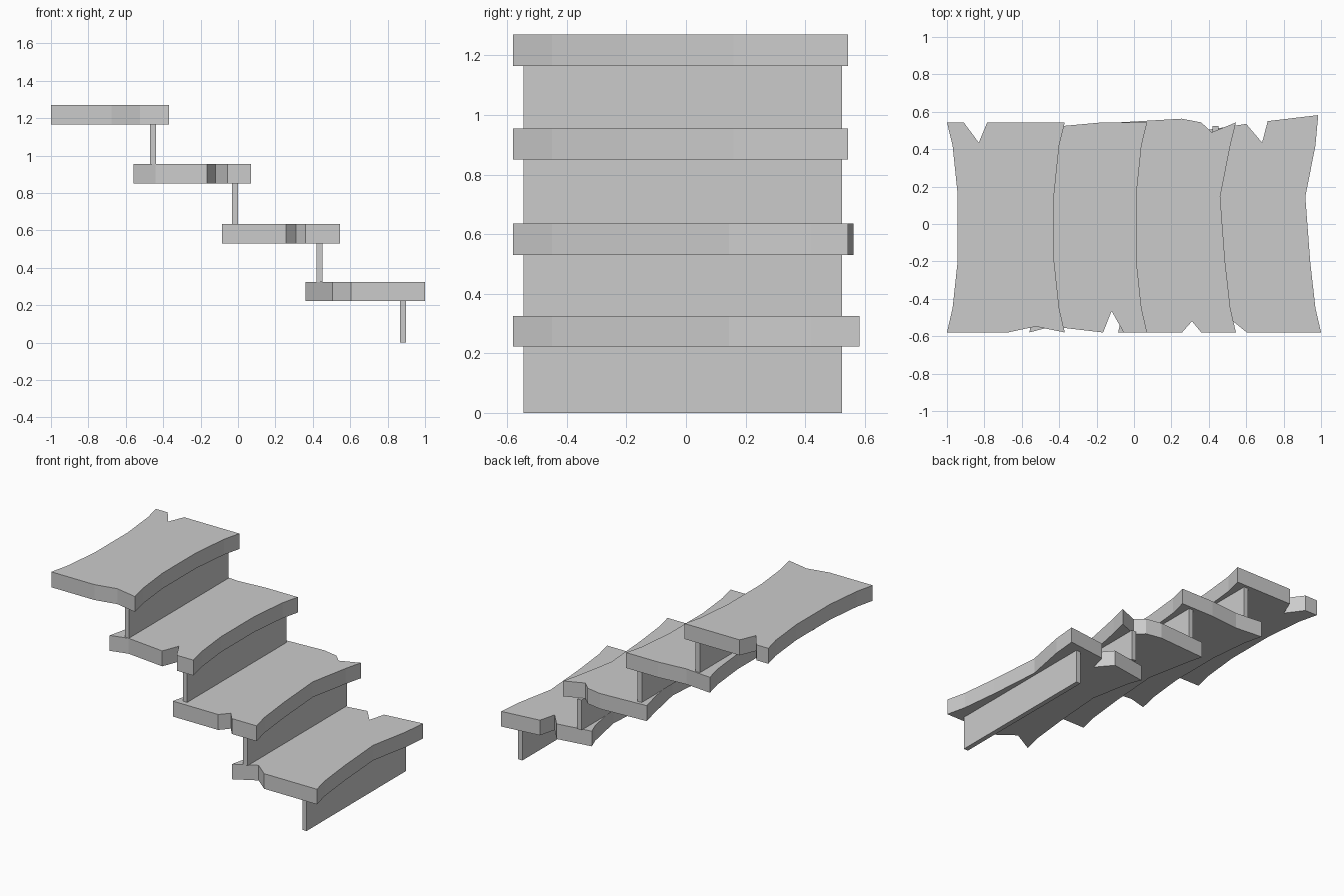
import bpy, bmesh

if "Cube" in bpy.data.objects:
    bpy.data.objects.remove(bpy.data.objects["Cube"])

Y0, Y1 = -0.58, 0.543      # normal ends of a tread
# bowed long edge: (inward offset, y), front to back
BOW = [(0.03, -0.45), (0.057, -0.2), (0.057, 0.16), (0.03, 0.42)]
SKEW = [(0.03, -0.45), (0.058, -0.2), (0.084, 0.145), (0.03, 0.42)]


def prism(name, outline, z0, z1):
    """Extrude a flat outline between two heights."""
    bm = bmesh.new()
    face = bm.faces.new([bm.verts.new((x, y, z0)) for x, y in outline])
    top = bmesh.ops.extrude_face_region(bm, geom=[face])
    verts = [v for v in top["geom"] if isinstance(v, bmesh.types.BMVert)]
    bmesh.ops.translate(bm, verts=verts, vec=(0, 0, z1 - z0))
    bmesh.ops.recalc_face_normals(bm, faces=bm.faces)
    mesh = bpy.data.meshes.new(name)
    bm.to_mesh(mesh)
    bm.free()
    ob = bpy.data.objects.new(name, mesh)
    bpy.context.collection.objects.link(ob)
    return ob


def tread(name, front, back, z0, z1, bow):
    """front and back are chipped end profiles, both listed by rising x."""
    left = [(front[0][0] + d, y) for d, y in reversed(bow)]
    right = [(front[-1][0] - d, y) for d, y in bow]
    return prism(name, front + right + back[::-1] + left, z0, z1)


# chipped wooden treads, lowest to highest
tread("tread_1",
      [(0.36, Y0), (0.505, -0.50), (0.603, Y0), (1.0, Y0)],
      [(0.36, 0.498), (0.6, 0.535), (0.685, 0.435), (0.715, 0.55), (0.985, 0.582)],
      0.222, 0.325, SKEW)
tread("tread_2",
      [(-0.085, Y0), (0.257, Y0), (0.31, -0.52), (0.36, Y0), (0.545, Y0)],
      [(-0.085, Y1), (0.255, 0.563), (0.36, Y1), (0.415, 0.49), (0.545, Y1)],
      0.53, 0.635, SKEW)
tread("tread_3",
      [(-0.56, Y0), (-0.44, -0.548), (-0.165, Y0), (-0.12, -0.465),
       (-0.055, Y0), (0.07, Y0)],
      [(-0.56, Y1), (-0.37, 0.525), (-0.17, Y1), (0.07, Y1)],
      0.85, 0.955, BOW)
tread("tread_4",
      [(-1.0, Y0), (-0.675, Y0), (-0.525, -0.548), (-0.37, Y0)],
      [(-1.0, Y1), (-0.91, Y1), (-0.83, 0.435), (-0.785, Y1), (-0.37, Y1)],
      1.165, 1.27, BOW)

# upright riser boards under each tread
RISERS = [(0.882, 0.0, 0.222), (0.437, 0.325, 0.53),
          (-0.017, 0.635, 0.85), (-0.455, 0.955, 1.165)]
for i, (x, z0, z1) in enumerate(RISERS, 1):
    a, b = x - 0.016, x + 0.016
    prism(f"riser_{i}", [(a, -0.545), (b, -0.545), (b, 0.523), (a, 0.523)], z0, z1)
